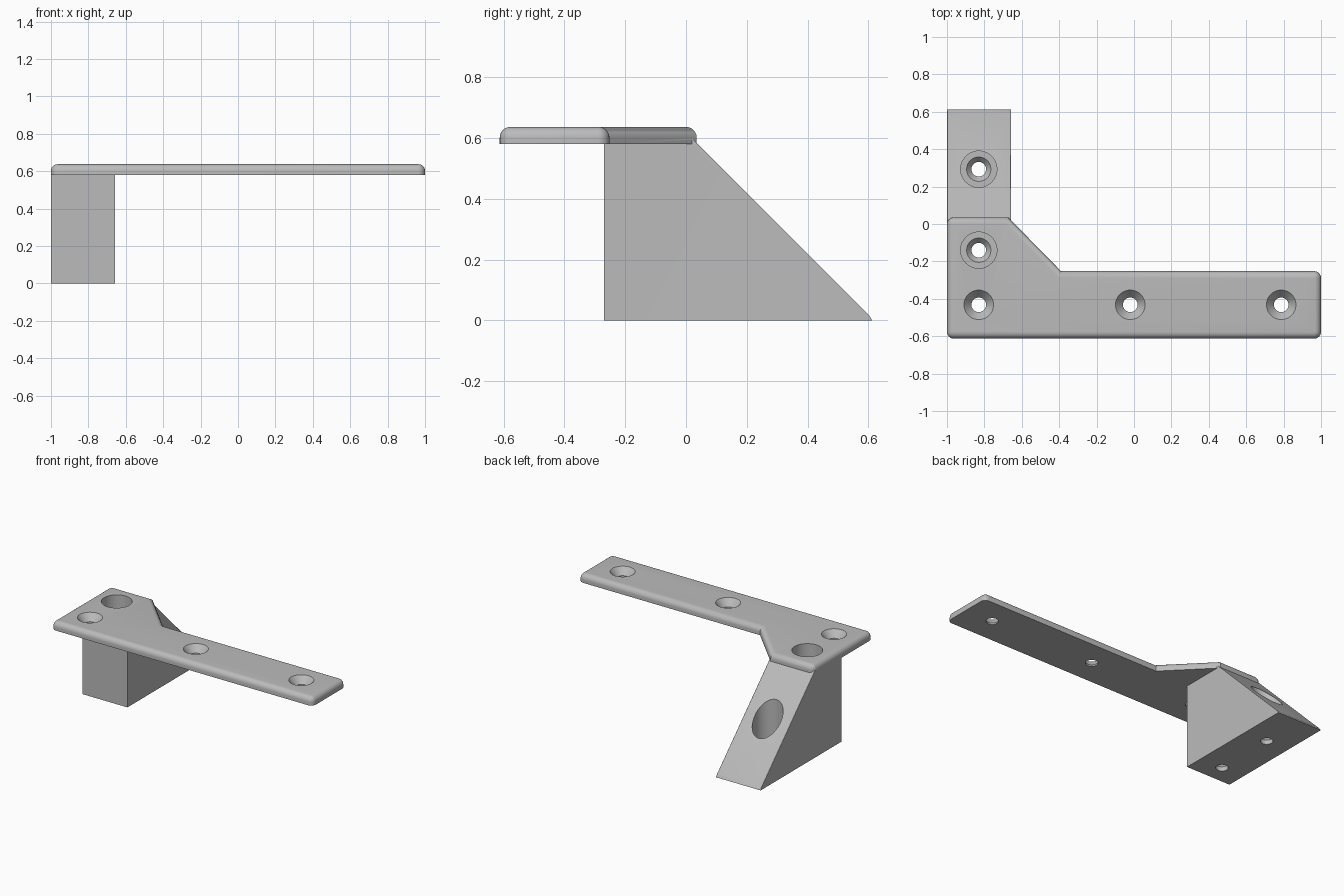
import bpy, bmesh, math

if "Cube" in bpy.data.objects:
    bpy.data.objects.remove(bpy.data.objects["Cube"])

grey = bpy.data.materials.new("light grey")
grey.diffuse_color = (0.5, 0.5, 0.5, 1)
grey.use_nodes = True
grey.node_tree.nodes["Principled BSDF"].inputs["Base Color"].default_value = grey.diffuse_color


def make_object(name, bm):
    bmesh.ops.recalc_face_normals(bm, faces=bm.faces)
    mesh = bpy.data.meshes.new(name)
    bm.to_mesh(mesh)
    bm.free()
    mesh.materials.append(grey)
    ob = bpy.data.objects.new(name, mesh)
    bpy.context.collection.objects.link(ob)
    return ob


def prism(points, offset):
    """Extrude a planar outline along an offset vector."""
    bm = bmesh.new()
    face = bm.faces.new([bm.verts.new(p) for p in points])
    new = bmesh.ops.extrude_face_region(bm, geom=[face])["geom"]
    bmesh.ops.translate(bm, vec=offset, verts=[g for g in new if isinstance(g, bmesh.types.BMVert)])
    bmesh.ops.recalc_face_normals(bm, faces=bm.faces)
    return bm


def round_edges(bm, rule, radius, segments=6):
    edges = [e for e in bm.edges if rule(e.verts[0].co, e.verts[1].co)]
    bmesh.ops.bevel(bm, geom=edges, offset=radius, segments=segments, profile=0.5,
                    affect='EDGES', clamp_overlap=True)


def lathe(name, x, y, profile, n=48):
    """Round cutter from (radius, height) pairs."""
    bm = bmesh.new()
    rings = [[bm.verts.new((x + r * math.cos(2 * math.pi * i / n),
                            y + r * math.sin(2 * math.pi * i / n), z)) for i in range(n)]
             for r, z in profile]
    for a, b in zip(rings, rings[1:]):
        for i in range(n):
            j = (i + 1) % n
            bm.faces.new((a[i], a[j], b[j], b[i]))
    bm.faces.new(rings[0])
    bm.faces.new(rings[-1])
    return make_object(name, bm)


def boolean(target, tool, operation):
    mod = target.modifiers.new(tool.name, 'BOOLEAN')
    mod.operation = operation
    mod.solver = 'EXACT'
    mod.object = tool
    bpy.context.view_layer.objects.active = target
    bpy.ops.object.modifier_apply(modifier=mod.name)
    bpy.data.objects.remove(tool, do_unlink=True)


# Flat mounting plate with a diagonal inner corner
BOTTOM, TOP = 0.58, 0.637
outline = [(-1, -0.613), (1, -0.613), (1, -0.252), (-0.39, -0.252), (-0.672, 0.035), (-1, 0.035)]
bm = prism([(x, y, BOTTOM) for x, y in outline], (0, 0, TOP - BOTTOM))
round_edges(bm, lambda a, b: abs(a.z - b.z) > 0.01 and abs(a.x) > 0.9, 0.037)
round_edges(bm, lambda a, b: min(a.z, b.z) > TOP - 0.001, 0.035)
bracket = make_object("bracket", bm)

# Sloped support block below the short end
side = [(-0.27, 0), (0.613, 0), (0.602, 0.018), (0.022, 0.598), (-0.27, 0.598)]
bm = prism([(-1, y, z) for y, z in side], (0.343, 0, 0))
round_edges(bm, lambda a, b: abs(a.x - b.x) < 0.001 and min(a.y, b.y) > 0.01
            and abs(a.z - b.z) > 0.3, 0.03)
block = make_object("support_block", bm)
boolean(bracket, block, 'UNION')

# Countersunk holes along the plate
for x in (-0.83, -0.02, 0.787):
    profile = [(0.039, 0.5), (0.039, 0.59), (0.079, TOP), (0.079, 0.7)]
    if x < -0.8:
        profile[0] = (0.039, 0.4)
    boolean(bracket, lathe("plate_hole_cutter", x, -0.432, profile), 'DIFFERENCE')

# Deep counterbored holes through the support block
for y in (-0.14, 0.293):
    profile = [(0.039, -0.1), (0.039, 0.03), (0.065, 0.06), (0.097, 0.06), (0.097, 0.8)]
    boolean(bracket, lathe("deep_hole_cutter", -0.83, y, profile), 'DIFFERENCE')

# Smooth rounded edges, crisp corners
bracket.select_set(True)
bpy.context.view_layer.objects.active = bracket
bpy.ops.object.shade_smooth_by_angle(angle=math.radians(30))
